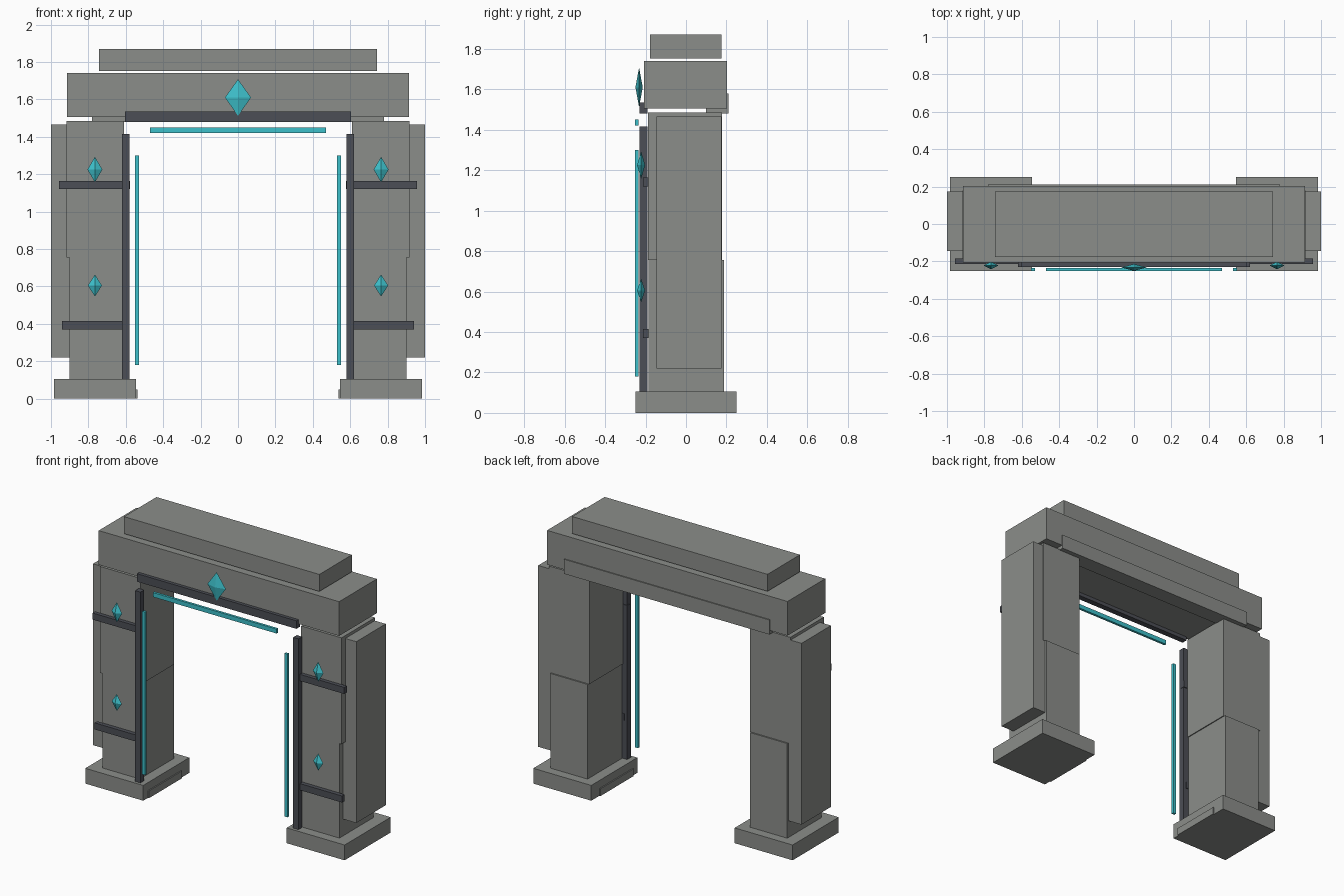
import bpy
import bmesh
from mathutils import Vector

cube = bpy.data.objects.get("Cube")
if cube:
    bpy.data.objects.remove(cube, do_unlink=True)


def material(name, colour):
    mat = bpy.data.materials.new(name)
    mat.use_nodes = True
    mat.diffuse_color = (*colour, 1)
    bsdf = next(n for n in mat.node_tree.nodes if n.type == 'BSDF_PRINCIPLED')
    bsdf.inputs["Base Color"].default_value = (*colour, 1)
    return mat


stone = material("grey stone", (0.26, 0.27, 0.255))
iron = material("dark iron", (0.072, 0.077, 0.092))
crystal = material("cyan crystal", (0.048, 0.53, 0.60))


def add_object(name, bm, mat):
    bmesh.ops.recalc_face_normals(bm, faces=bm.faces)
    mesh = bpy.data.meshes.new(name)
    bm.to_mesh(mesh)
    bm.free()
    mesh.materials.append(mat)
    obj = bpy.data.objects.new(name, mesh)
    bpy.context.scene.collection.objects.link(obj)
    return obj


def block(name, mat, xs, ys, zs):
    """Box spanning the given low and high limits on each axis."""
    bm = bmesh.new()
    bmesh.ops.create_cube(bm, size=1)
    for v in bm.verts:
        v.co = [(lo + hi) / 2 + c * (hi - lo)
                for c, (lo, hi) in zip(v.co, (xs, ys, zs))]
    return add_object(name, bm, mat)


def gem(name, centre, radii):
    """Eight-sided pointed crystal."""
    bm = bmesh.new()
    for axis in range(3):
        for sign in (-1, 1):
            p = Vector(centre)
            p[axis] += sign * radii[axis]
            bm.verts.new(p)
    bmesh.ops.convex_hull(bm, input=bm.verts)
    return add_object(name, bm, crystal)


# Pillars, mirrored left and right
for side, s in (("left", 1), ("right", -1)):
    def part(name, mat, xs, ys, zs):
        block(f"{side}_{name}", mat, sorted(s * x for x in xs), ys, zs)

    part("base", stone, (0.545, 0.985), (-0.25, 0.25), (0, 0.105))
    part("base_inner_plate", stone, (0.537, 0.56), (-0.20, 0.16), (0, 0.05))
    part("lower_pillar", stone, (0.617, 0.90), (-0.185, 0.187), (0.105, 0.755))
    part("upper_pillar", stone, (0.61, 0.917), (-0.187, 0.178), (0.755, 1.485))
    part("outer_slab", stone, (0.89, 1.0), (-0.145, 0.175), (0.22, 1.465))
    part("iron_post", iron, (0.58, 0.62), (-0.23, -0.19), (0.105, 1.415))
    part("upper_band", iron, (0.577, 0.956), (-0.213, -0.185), (1.12, 1.165))
    part("lower_band", iron, (0.60, 0.94), (-0.213, -0.185), (0.37, 0.415))
    part("light_strip", crystal, (0.53, 0.552), (-0.252, -0.235), (0.18, 1.30))
    gem(f"{side}_upper_gem", (s * 0.765, -0.222, 1.225), (0.04, 0.02, 0.068))
    gem(f"{side}_lower_gem", (s * 0.765, -0.222, 0.605), (0.038, 0.02, 0.058))

# Lintel across the top
block("lintel", stone, (-0.913, 0.913), (-0.207, 0.203), (1.505, 1.74))
block("lintel_back_plate", stone, (-0.78, 0.78), (0.10, 0.21), (1.48, 1.58))
block("cap_stone", stone, (-0.742, 0.742), (-0.177, 0.175), (1.753, 1.87))
block("lintel_iron_bar", iron, (-0.605, 0.605), (-0.23, -0.19), (1.48, 1.535))
block("lintel_light_strip", crystal, (-0.47, 0.47), (-0.252, -0.235), (1.42, 1.45))
gem("lintel_gem", (0, -0.232, 1.61), (0.07, 0.018, 0.098))
